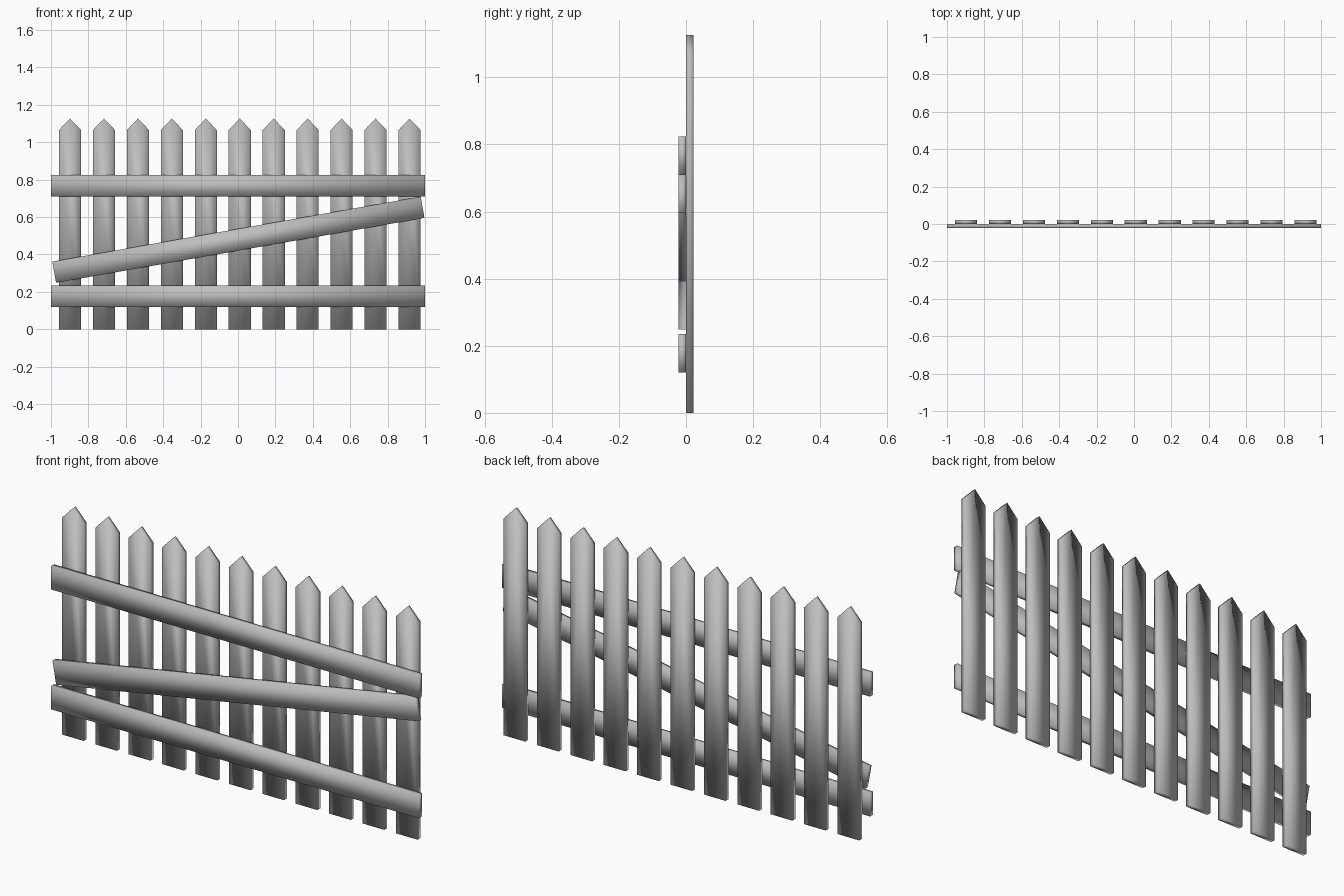
import bpy
import math

# Remove the default object
cube = bpy.data.objects.get("Cube")
if cube:
    bpy.data.objects.remove(cube, do_unlink=True)

# Single weathered grey colour
GREY = (0.52, 0.52, 0.52, 1.0)
grey = bpy.data.materials.new("plain_grey")
grey.use_nodes = True
grey.diffuse_color = GREY
grey.node_tree.nodes["Principled BSDF"].inputs["Base Color"].default_value = GREY

THICK = 0.0225


def board(name, outline, y_front, location, tilt=0.0):
    """Extrude an x-z outline along y into a soft-shaded board."""
    n = len(outline)
    verts = [(x, y, z) for y in (y_front, y_front + THICK) for x, z in outline]
    faces = [tuple(range(n)), tuple(reversed(range(n, 2 * n)))]
    for i in range(n):
        j = (i + 1) % n
        faces.append((j, i, i + n, j + n))
    mesh = bpy.data.meshes.new(name)
    mesh.from_pydata(verts, [], faces)
    mesh.materials.append(grey)
    mesh.polygons.foreach_set("use_smooth", [True] * len(faces))
    mesh.update()
    obj = bpy.data.objects.new(name, mesh)
    obj.location = location
    obj.rotation_euler.y = -tilt
    bpy.context.collection.objects.link(obj)
    return obj


# Pointed pickets, standing behind the rails
HALF = 0.059
picket_outline = [(-HALF, 0), (HALF, 0), (HALF, 1.065), (0, 1.127), (-HALF, 1.065)]
for i in range(11):
    board(f"picket_{i + 1}", picket_outline, 0.0, (-0.898 + i * 0.1815, 0, 0))

# Two level rails and a slanted brace across the front
RAIL = 0.0575
rail_outline = [(-1, -RAIL), (1, -RAIL), (1, RAIL), (-1, RAIL)]
board("lower_rail", rail_outline, -THICK, (0, 0, 0.178))
board("upper_rail", rail_outline, -THICK, (0, 0, 0.767))
board("slanted_brace", rail_outline, -THICK, (0.002, 0, 0.479), math.radians(10))
